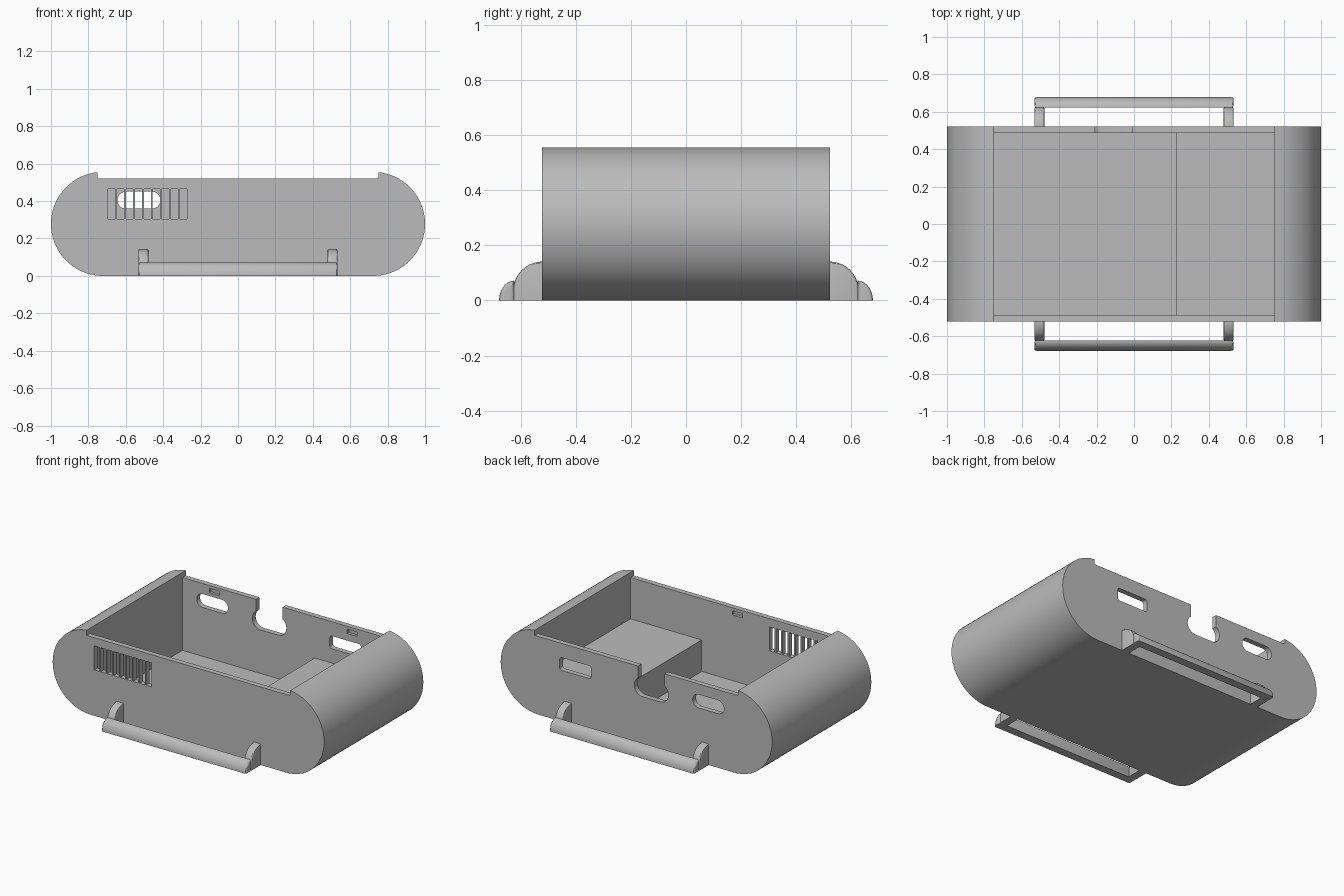
import bpy, bmesh, math
from mathutils import Vector

cube = bpy.data.objects.get("Cube")
if cube:
    bpy.data.objects.remove(cube, do_unlink=True)

grey = bpy.data.materials.new("plain grey")
grey.use_nodes = True
COLOUR = (0.5, 0.5, 0.5, 1)
grey.diffuse_color = COLOUR
grey.node_tree.nodes["Principled BSDF"].inputs["Base Color"].default_value = COLOUR

HALF_Y = 0.522      # half depth of the case
HEIGHT = 0.556
WALL = 0.035


def arc(cx, cz, ra, rb, start, end, steps):
    """Points on an elliptical arc, angles in degrees."""
    angles = [math.radians(start + (end - start) * i / steps) for i in range(steps + 1)]
    return [(cx + ra * math.cos(a), cz + rb * math.sin(a)) for a in angles]


def prism(name, profile, low, high, axis="y", round_edges=0):
    """Extrude a profile along y (points are x, z) or along x (points are y, z)."""
    bm = bmesh.new()
    place = (lambda p: (p[0], low, p[1])) if axis == "y" else (lambda p: (low, p[0], p[1]))
    face = bm.faces.new([bm.verts.new(place(p)) for p in profile])
    shift = Vector((0, high - low, 0)) if axis == "y" else Vector((high - low, 0, 0))
    moved = bmesh.ops.extrude_face_region(bm, geom=[face])["geom"]
    bmesh.ops.translate(bm, vec=shift, verts=[v for v in moved if isinstance(v, bmesh.types.BMVert)])
    bmesh.ops.recalc_face_normals(bm, faces=bm.faces)
    if round_edges:
        # round only the raised rims of the two end caps
        rims = [e for e in bm.edges
                if abs(e.verts[0].co.x - e.verts[1].co.x) < 1e-5
                and max(v.co.z for v in e.verts) > 1e-4
                and min(abs(v.co.y) for v in e.verts) > HALF_Y]
        bmesh.ops.bevel(bm, geom=rims, offset=round_edges, segments=3, profile=0.5, affect="EDGES")
    mesh = bpy.data.meshes.new(name)
    bm.to_mesh(mesh)
    bm.free()
    mesh.materials.append(grey)
    obj = bpy.data.objects.new(name, mesh)
    bpy.context.collection.objects.link(obj)
    return obj


def rect(x0, x1, z0, z1):
    return [(x0, z0), (x1, z0), (x1, z1), (x0, z1)]


def rounded(x0, x1, z0, z1, r):
    """Rectangle with rounded corners."""
    pts = []
    for cx, cz, start in ((x1 - r, z1 - r, 0), (x0 + r, z1 - r, 90),
                          (x0 + r, z0 + r, 180), (x1 - r, z0 + r, 270)):
        pts += arc(cx, cz, r, r, start, start + 90, 7)
    return pts


def activate(obj):
    bpy.ops.object.select_all(action="DESELECT")
    obj.select_set(True)
    bpy.context.view_layer.objects.active = obj


def cut(target, profile, low, high):
    """Subtract a prism from the target."""
    cutter = prism("cutter", profile, low, high)
    cutter.hide_render = True
    mod = target.modifiers.new("cut", "BOOLEAN")
    mod.operation = "DIFFERENCE"
    mod.solver = "EXACT"
    mod.object = cutter
    activate(target)
    bpy.ops.object.modifier_apply(modifier=mod.name)
    bpy.data.objects.remove(cutter, do_unlink=True)


def smooth(obj):
    activate(obj)
    bpy.ops.object.shade_smooth_by_angle(angle=math.radians(30))


# Case: a long pill-shaped prism
radius = HEIGHT / 2
pill = (arc(1 - radius, radius, radius, radius, -90, 90, 36)
        + arc(radius - 1, radius, radius, radius, 90, 270, 36))
case = prism("case", pill, -HALF_Y, HALF_Y)

# Lid recess, then the cavity with a raised shelf on one side
INNER = HALF_Y - WALL
cut(case, rect(-0.75, 0.75, 0.52, 0.7), -0.7, 0.7)
cavity = [(-0.75, WALL), (0.225, WALL), (0.225, 0.245), (0.75, 0.245), (0.75, 0.65), (-0.75, 0.65)]
cut(case, cavity, -INNER, INNER)

# Front ventilation slots
for i in range(9):
    x = -0.695 + i * 0.0478
    cut(case, rect(x, x + 0.039, 0.305, 0.465), -0.6, -0.45)

# Back port openings and the open cable notch
cut(case, rounded(-0.645, -0.415, 0.36, 0.45, 0.044), 0.45, 0.6)
cut(case, rounded(0.335, 0.565, 0.34, 0.425, 0.015), 0.45, 0.6)
cut(case, rounded(-0.235, 0.015, 0.325, 0.45, 0.06), 0.45, 0.6)
cut(case, rect(-0.208, -0.012, 0.4, 0.65), 0.45, 0.6)

# Shallow lid-clip pockets inside the long walls
for x, side in ((-0.515, 1), (0.5, 1), (-0.037, -1)):
    low, high = sorted((side * (INNER - 0.02), side * (INNER + 0.018)))
    cut(case, rect(x - 0.037, x + 0.037, 0.472, 0.5), low, high)
smooth(case)

# Side handles: a rounded bar on two curved arms, front and back
bar_profile = [(0.622, 0)] + arc(0.622, 0, 0.056, 0.072, 0, 90, 12)
arm_profile = [(0.51, 0), (0.626, 0)] + arc(0.522, 0.037, 0.104, 0.104, 0, 90, 12) + [(0.51, 0.141)]
for side, label in ((-1, "front"), (1, "back")):
    bar = [(side * y, z) for y, z in bar_profile]
    smooth(prism(label + "_handle_bar", bar, -0.533, 0.533, "x", 0.012))
    arm = [(side * y, z) for y, z in arm_profile]
    for x, hand in ((-0.506, "right"), (0.506, "left")):
        smooth(prism(f"{label}_{hand}_handle_arm", arm, x - 0.027, x + 0.027, "x", 0.01))
